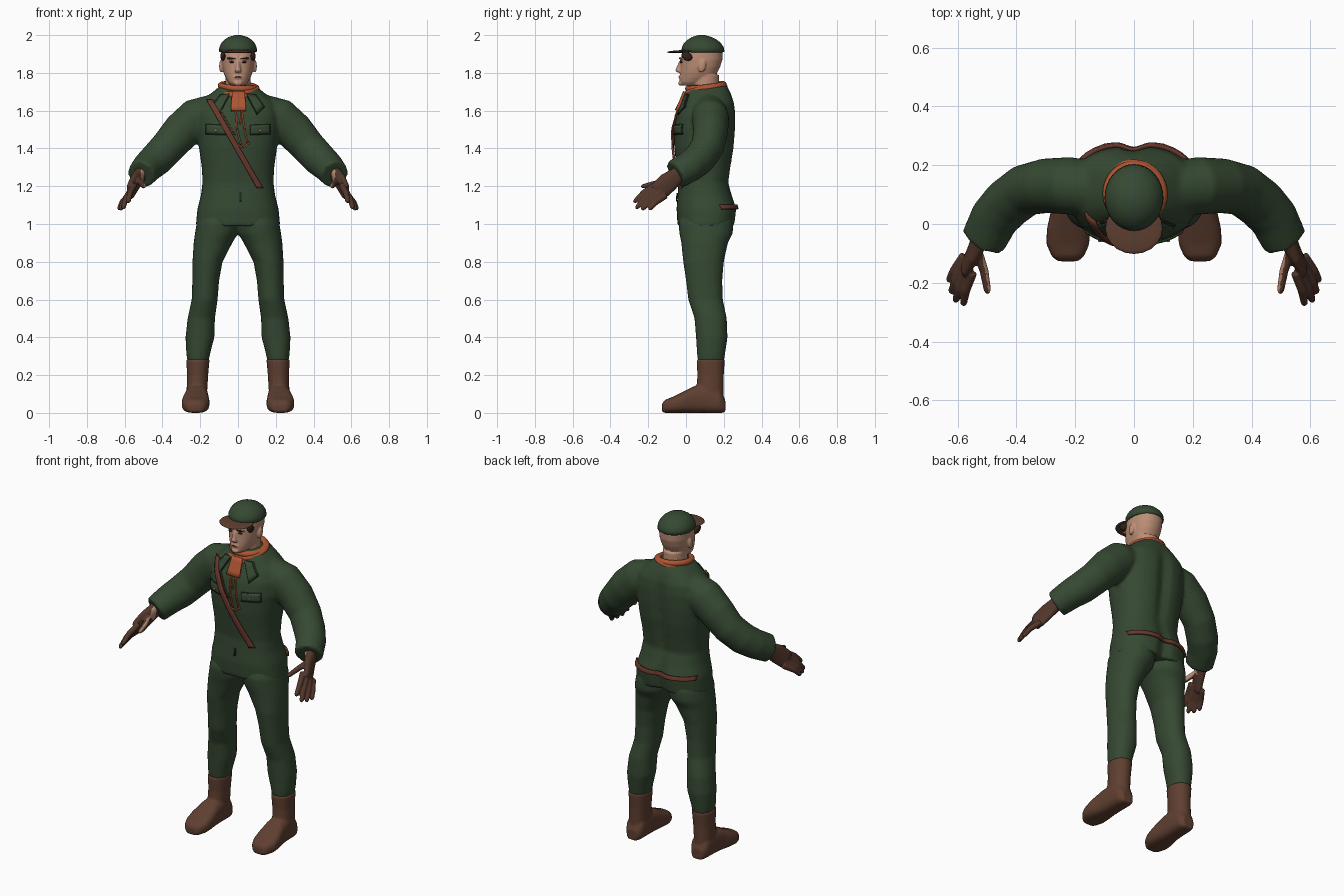
import bpy, bmesh, math
from mathutils import Vector, Matrix
from mathutils.bvhtree import BVHTree

if "Cube" in bpy.data.objects:
    bpy.data.objects.remove(bpy.data.objects["Cube"])
X, Y, Z = Vector((1, 0, 0)), Vector((0, 1, 0)), Vector((0, 0, 1))


def material(name, *rgb):
    m = bpy.data.materials.new(name)
    m.use_nodes = True
    m.diffuse_color = (*rgb, 1)
    m.node_tree.nodes["Principled BSDF"].inputs["Base Color"].default_value = (*rgb, 1)
    return m


GREEN = material("uniform green", .036, .066, .032)
SEAM = material("seam dark green", .012, .022, .011)
SKIN = material("skin", .50, .27, .18)
BOOT = material("boot brown", .115, .05, .03)
GLOVE = material("glove brown", .085, .038, .024)
SCARF = material("scarf orange", .42, .09, .032)
STRAP = material("strap red brown", .14, .04, .025)
HAIR = material("dark hair", .03, .015, .01)
BRASS = material("brass", .4, .25, .1)


def finish(name, bm, *mats):
    bmesh.ops.recalc_face_normals(bm, faces=bm.faces)
    me = bpy.data.meshes.new(name)
    bm.to_mesh(me)
    bm.free()
    for m in mats:
        me.materials.append(m)
    me.shade_smooth()
    ob = bpy.data.objects.new(name, me)
    bpy.context.collection.objects.link(ob)
    return ob


def loft(bm, rings, u=None, v=None, power=2.0, side=1, seg=32):
    """Rings are (centre, half width on u, half width on v, groove at +v)."""
    prev = None
    mid = [Vector(r[0]) for r in rings]
    for i, (c, a, b, *g) in enumerate(rings):
        t = (mid[min(i + 1, len(mid) - 1)] - mid[max(i - 1, 0)]).normalized()
        p = u or t.cross(Y).normalized()
        q = v or t.cross(p).normalized()
        ring = []
        for k in range(seg):
            ang = math.tau * k / seg
            co, si = math.cos(ang), math.sin(ang)
            e = 2 / power
            s = math.copysign(abs(co) ** e, co) * a
            h = math.copysign(abs(si) ** e, si) * b
            if g and si > 0:
                h -= g[0] * math.exp(-(s / .035) ** 2)
            w = mid[i] + p * s + q * h
            ring.append(bm.verts.new((w.x * side, w.y, w.z)))
        if prev:
            for k in range(seg):
                n = (k + 1) % seg
                bm.faces.new((prev[k], prev[n], ring[n], ring[k]))
        else:
            bm.faces.new(ring)
        prev = ring
    bm.faces.new(prev)


def columns(rows):
    """Rows of z, x inner, x outer, y front, y back become upright rings."""
    return [(((i + o) / 2, (f + b) / 2, z), (o - i) / 2, (b - f) / 2, *g)
            for z, i, o, f, b, *g in rows]


def ball(bm, c, r, turn=None):
    m = Matrix.Translation(c) @ (turn or Matrix()) @ Matrix.Diagonal((*r, 1))
    bmesh.ops.create_uvsphere(bm, u_segments=20, v_segments=12, radius=1, matrix=m)


def fuse(ob, voxel, smooth):
    """Merge overlapping volumes into one smooth skin."""
    mats = list(ob.data.materials)
    m = ob.modifiers.new("merge", 'REMESH')
    m.mode, m.voxel_size = 'VOXEL', voxel
    s = ob.modifiers.new("soften", 'SMOOTH')
    s.factor, s.iterations = .5, smooth
    me = bpy.data.meshes.new_from_object(ob.evaluated_get(bpy.context.evaluated_depsgraph_get()))
    ob.modifiers.clear()
    ob.data = me
    me.materials.clear()
    for mat in mats:
        me.materials.append(mat)
    me.shade_smooth()
    return ob


# Jacket: torso and both sleeves
bm = bmesh.new()
torso = [(.99, .224, -.045, .26, .025), (1.08, .215, -.05, .272, .025), (1.15, .197, -.045, .247, .012),
         (1.22, .188, -.04, .228, .012), (1.3, .192, -.05, .24, .018), (1.4, .206, -.062, .257, .022),
         (1.5, .217, -.066, .265, .022), (1.58, .217, -.05, .266, .018), (1.64, .2, -.02, .258, .01),
         (1.69, .145, 0, .238, 0), (1.735, .09, .015, .215, 0)]
loft(bm, columns([(z, -w, w, f, b, g) for z, w, f, b, g in torso]), X, Y, 2.4)
arm = [((.12, .12, 1.6), .09, .09), ((.22, .13, 1.56), .107, .098), ((.3, .13, 1.49), .102, .093),
       ((.37, .115, 1.41), .092, .088), ((.43, .07, 1.345), .09, .086),
       ((.475, .02, 1.305), .083, .083), ((.512, -.055, 1.262), .075, .08)]
for s in (1, -1):
    loft(bm, arm, side=s)
jacket = fuse(finish("jacket", bm, GREEN), .01, 5)
tree = BVHTree.FromObject(jacket, bpy.context.evaluated_depsgraph_get())


def plate(name, corners, mat, lift=.004, front=True, thick=.006, nu=16, nv=4):
    """A sheet laid onto the jacket; corners are (x, z) in ring order."""
    d = 1 if front else -1
    a, b, c, e = [Vector(p) for p in corners]
    bm = bmesh.new()
    grid = []
    for i in range(nu + 1):
        for j in range(nv + 1):
            p = a.lerp(b, i / nu).lerp(e.lerp(c, i / nu), j / nv)
            hit = tree.ray_cast(Vector((p.x, -d, p.y)), Y * d)[0]
            y = hit.y if hit else .1
            grid.append(bm.verts.new((p.x, y - d * lift, p.y)))
    for i in range(nu):
        for j in range(nv):
            k = i * (nv + 1) + j
            bm.faces.new((grid[k], grid[k + 1], grid[k + nv + 2], grid[k + nv + 1]))
    ob = finish(name, bm, mat)
    m = ob.modifiers.new("thickness", 'SOLIDIFY')
    m.thickness, m.offset = thick, 0
    return ob


# Jacket details
for s, side in ((1, "left"), (-1, "right")):
    box = [(.068, 1.52), (.165, 1.525), (.165, 1.48), (.068, 1.475)]
    grow = [(.064, 1.524), (.169, 1.529), (.169, 1.475), (.064, 1.47)]
    lapel = [(.045, 1.69), (.09, 1.68), (.135, 1.62), (.1, 1.585)]
    edge = [(.04, 1.69), (.095, 1.685), (.141, 1.62), (.1, 1.577)]
    for n, pts, mat, lift in (("pocket_seam", grow, SEAM, .001), ("pocket_flap", box, GREEN, .006),
                              ("lapel_seam", edge, SEAM, .001), ("lapel", lapel, GREEN, .007)):
        plate(side + "_" + n, [(x * s, z) for x, z in pts], mat, lift)
    bm = bmesh.new()
    y = tree.ray_cast(Vector((.116 * s, -1, 1.495)), Y)[0].y
    ball(bm, (.116 * s, y - .009, 1.495), (.007, .005, .007))
    finish(side + "_pocket_button", bm, BRASS)
plate("front_tab", [(.008, 1.165), (.018, 1.165), (.018, 1.12), (.008, 1.12)], SEAM)
plate("chest_strap", [(-.165, 1.655), (.1, 1.19), (.132, 1.19), (-.133, 1.655)], STRAP, .009, thick=.012, nu=32)
plate("thin_strap", [(-.125, 1.655), (-.02, 1.47), (-.012, 1.47), (-.117, 1.655)], STRAP, .005)
plate("back_belt", [(-.2, 1.1), (.2, 1.1), (.2, 1.078), (-.2, 1.078)], STRAP, .007, False, .014, nu=40)

# Trousers
bm = bmesh.new()
leg = columns([(1.04, -.01, .205, -.03, .245), (1.0, -.01, .22, -.04, .25), (.95, 0, .228, -.035, .248),
               (.9, .03, .235, -.025, .222), (.8, .082, .241, -.015, .2), (.7, .1, .242, 0, .192),
               (.6, .108, .245, .012, .195), (.5, .122, .267, .045, .216), (.4, .125, .278, .053, .22),
               (.32, .146, .274, .058, .208), (.27, .156, .268, .062, .2)])
for s in (1, -1):
    loft(bm, leg, X, Y, 2.15, s)
fuse(finish("trousers", bm, GREEN), .01, 4)

# Boots
shaft = columns([(.286, .15, .274, .056, .206), (.2, .158, .27, .06, .2), (.13, .162, .272, .055, .2),
                 (.05, .165, .27, .05, .2)])
foot = [((x, y, h / 2), w, h / 2) for y, x, w, h in
        ((.208, .217, .035, .07), (.18, .217, .055, .12), (.1, .218, .06, .15), (.04, .22, .064, .14),
         (-.02, .224, .073, .11), (-.07, .225, .073, .085), (-.11, .225, .055, .07), (-.127, .225, .035, .05))]
for s, side in ((1, "left"), (-1, "right")):
    bm = bmesh.new()
    loft(bm, shaft, X, Y, 2.1, s)
    loft(bm, foot, X, Z, 2.8, s)
    fuse(finish(side + "_boot", bm, BOOT), .008, 4)

# Gloved hands with bare thumb side
across = Vector((-.1, .6, -.8)).normalized()
flat = across.cross(Vector((.095, -.21, -.165))).normalized()
palm = [((.495, -.01, 1.285), .045, .04), ((.525, -.055, 1.25), .045, .03), ((.545, -.095, 1.22), .054, .024),
        ((.568, -.14, 1.178), .053, .02), ((.574, -.155, 1.165), .045, .014)]
fingers = [((.55, -.165, 1.205), (.572, -.225, 1.165), (.58, -.268, 1.122)),
           ((.565, -.15, 1.185), (.593, -.22, 1.135), (.606, -.257, 1.09)),
           ((.572, -.132, 1.167), (.607, -.195, 1.12), (.62, -.228, 1.082)),
           ((.577, -.108, 1.15), (.613, -.16, 1.115), (.628, -.19, 1.082)),
           ((.53, -.1, 1.235), (.51, -.16, 1.215), (.499, -.225, 1.2))]
for s, side in ((1, "left"), (-1, "right")):
    bm = bmesh.new()
    loft(bm, palm, across, flat, 2.3, s)
    for f in fingers:
        a, b, c = [Vector(p) for p in f]
        loft(bm, [(a, .017, .017), (b, .0155, .0155), (c, .0125, .0125), (c + (c - b) * .2, .006, .006)],
             side=s, seg=16)
    hand = fuse(finish(side + "_glove", bm, GLOVE, SKIN), .005, 2)
    for p in hand.data.polygons:
        bare = p.center.x * s < .515 and p.normal.x * s < -.3
        p.material_index = 1 if bare and p.center.y < -.07 else 0

# Head: skull, neck, nose, ears, brow and lips
bm = bmesh.new()
skull = [(1.733, .035, -.02, .06), (1.75, .052, -.032, .1), (1.775, .066, -.033, .145),
         (1.8, .076, -.031, .165), (1.83, .083, -.029, .18), (1.87, .088, -.029, .193),
         (1.91, .088, -.02, .195), (1.95, .07, .01, .165), (1.97, .04, .04, .13)]
loft(bm, columns([(z, -w, w, f, b) for z, w, f, b in skull]), X, Y, 2.2)
loft(bm, columns([(z, -.066, .066, .03, .175) for z in (1.62, 1.7, 1.79)]), X, Y)
loft(bm, [((0, -.025, 1.862), .009, .012), ((0, -.036, 1.83), .012, .014), ((0, -.042, 1.812), .018, .015),
          ((0, -.034, 1.802), .014, .012)], X, Y, seg=16)
ball(bm, (0, -.03, 1.777), (.024, .009, .01))
ball(bm, (0, -.027, 1.745), (.024, .014, .014))
for s in (1, -1):
    ball(bm, (.034 * s, -.025, 1.877), (.028, .01, .008))
    ball(bm, (.09 * s, .085, 1.835), (.01, .02, .034), Matrix.Rotation(-.2, 4, 'X'))
fuse(finish("head", bm, SKIN), .005, 3)

# Eyes, eyebrows, mouth line and hair
bm = bmesh.new()
for s in (1, -1):
    ball(bm, (.034 * s, -.026, 1.857), (.012, .007, .005))
    ball(bm, (.036 * s, -.033, 1.877), (.022, .005, .004), Matrix.Rotation(-.12 * s, 4, 'Y'))
ball(bm, (0, -.037, 1.778), (.02, .003, .002))
finish("eyes_brows_and_mouth", bm, HAIR)
bm = bmesh.new()
for s in (1, -1):
    ball(bm, (.08 * s, .005, 1.888), (.013, .03, .022), Matrix.Rotation(-.5, 4, 'X'))
finish("side_hair", bm, HAIR)

# Cap and peak
bm = bmesh.new()
cap = [(1.908, .092, -.015, .195), (1.914, .1, -.024, .204), (1.935, .099, -.022, .2),
       (1.955, .09, -.012, .187), (1.975, .073, .008, .165), (1.99, .05, .032, .135), (2.0, .016, .065, .1)]
loft(bm, columns([(z, -w, w, f, b) for z, w, f, b in cap]), X, Y)
finish("cap", bm, GREEN)
bm = bmesh.new()
ball(bm, (0, -.015, 1.913), (.098, .087, .008), Matrix.Rotation(.04, 4, 'X'))
finish("cap_peak", bm, BOOT)

# Neck scarf: wrapped folds, hanging cloth and cord
bm = bmesh.new()
for z, w, d, tilt, roll in ((1.69, .1, .105, .1, .08), (1.708, .098, .1, .2, -.1), (1.728, .09, .094, .12, .06)):
    turn = Matrix.Rotation(tilt, 3, 'X') @ Matrix.Rotation(roll, 3, 'Y')
    grid = []
    for i in range(40):
        a = math.tau * i / 40
        out = Vector((math.cos(a), math.sin(a), 0))
        for j in range(10):
            b = math.tau * j / 10
            p = Vector((out.x * w, out.y * d, 0)) + (out * math.cos(b) + Z * math.sin(b)) * .017
            grid.append(bm.verts.new(turn @ p + Vector((0, .105, z))))
    for i in range(40):
        for j in range(10):
            i2, j2 = (i + 1) % 40, (j + 1) % 10
            bm.faces.new([grid[m * 10 + n] for m, n in ((i, j), (i2, j), (i2, j2), (i, j2))])
finish("scarf_wraps", bm, SCARF)
plate("scarf_front", [(-.03, 1.7), (.035, 1.7), (.042, 1.6), (-.038, 1.6)], SCARF, .012, thick=.016)
for i, (x1, z1, x2, z2) in enumerate(((-.012, 1.6, -.005, 1.5), (.02, 1.6, .035, 1.5), (.008, 1.6, .012, 1.53),
                                      (-.005, 1.5, .015, 1.42), (.035, 1.5, .05, 1.43),
                                      (.0, 1.42, .025, 1.405), (.025, 1.405, .06, 1.43))):
    n = Vector((z2 - z1, x1 - x2)).normalized() * .004
    plate(f"scarf_cord_{i + 1}", [(x1 - n.x, z1 - n.y), (x2 - n.x, z2 - n.y), (x2 + n.x, z2 + n.y),
                                 (x1 + n.x, z1 + n.y)], SCARF, .006, nu=6, nv=2)
